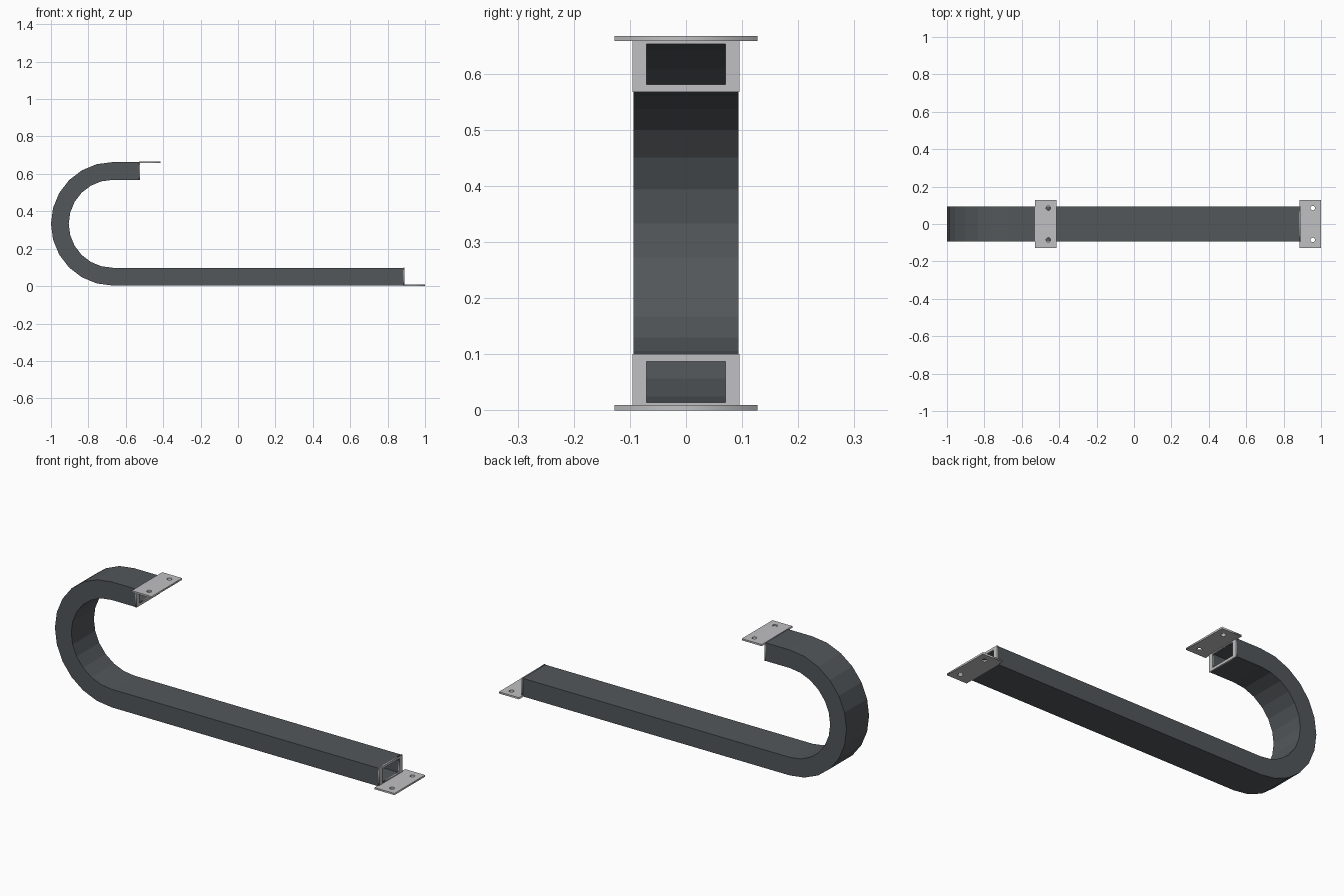
import bpy, bmesh, math
from mathutils import Matrix, Vector

cube = bpy.data.objects.get("Cube")
if cube:
    bpy.data.objects.remove(cube, do_unlink=True)


def make_material(name, rgb):
    mat = bpy.data.materials.new(name)
    mat.use_nodes = True
    mat.diffuse_color = (*rgb, 1)
    mat.node_tree.nodes["Principled BSDF"].inputs["Base Color"].default_value = (*rgb, 1)
    return mat


dark = make_material("dark grey plastic", (0.085, 0.095, 0.102))
steel = make_material("light grey metal", (0.53, 0.53, 0.54))

HALF_WIDTH, HALF_HOLE = 0.094, 0.07
MID_Z, R_OUT, R_IN = 0.333, 0.33, 0.235
WALL = 0.011
BEND_X = -0.67
LOWER_END, UPPER_END = 0.884, -0.53
FRAME, PLATE = 0.006, 0.009


def add_mesh(name, mesh, mat):
    mesh.name = name
    mesh.materials.clear()
    mesh.materials.append(mat)
    obj = bpy.data.objects.new(name, mesh)
    bpy.context.collection.objects.link(obj)
    return obj


def rectangle(x0, x1, y0, y1):
    return [(x0, y0), (x1, y0), (x1, y1), (x0, y1)]


def circle(cx, cy, r, sides=16):
    return [(cx + r * math.cos(math.tau * i / sides),
             cy + r * math.sin(math.tau * i / sides)) for i in range(sides)]


def cut_sheet(name, loops, thickness, matrix, mat):
    """Flat sheet from an outline loop and hole loops."""
    curve = bpy.data.curves.new(name + " outline", 'CURVE')
    curve.dimensions = '2D'
    curve.fill_mode = 'BOTH'
    curve.extrude = thickness / 2
    for loop in loops:
        spline = curve.splines.new('POLY')
        spline.points.add(len(loop) - 1)
        for point, (x, y) in zip(spline.points, loop):
            point.co = (x, y, 0, 1)
        spline.use_cyclic_u = True
    temp = bpy.data.objects.new(name + " temp", curve)
    bpy.context.collection.objects.link(temp)
    bpy.context.view_layer.update()
    graph = bpy.context.evaluated_depsgraph_get()
    mesh = bpy.data.meshes.new_from_object(temp.evaluated_get(graph))
    bpy.data.objects.remove(temp, do_unlink=True)
    bpy.data.curves.remove(curve)
    mesh.transform(matrix)
    return add_mesh(name, mesh, mat)


# Hollow rectangular chain swept along lower run, half-circle bend and upper run
down, up = Vector((0, 0, -1)), Vector((0, 0, 1))
stations = [(LOWER_END, down)]
for i in range(13):
    a = math.radians(-90 - 15 * i)
    stations.append((BEND_X, Vector((math.cos(a), 0, math.sin(a)))))
stations.append((UPPER_END, up))

bm = bmesh.new()
rings = []
for x, direction in stations:
    ring = []
    for half, r0, r1 in ((HALF_WIDTH, R_IN, R_OUT),
                         (HALF_HOLE, R_IN + WALL, R_OUT - WALL)):
        ring.append([bm.verts.new(Vector((x, y, MID_Z)) + direction * r)
                     for y, r in rectangle(-half, half, r0, r1)])
    rings.append(ring)
for a, b in zip(rings, rings[1:]):
    for layer in range(2):
        for k in range(4):
            n = (k + 1) % 4
            bm.faces.new((a[layer][k], a[layer][n], b[layer][n], b[layer][k]))
for outer, inner in (rings[0], rings[-1]):
    for k in range(4):
        n = (k + 1) % 4
        bm.faces.new((outer[k], outer[n], inner[n], inner[k]))
bmesh.ops.recalc_face_normals(bm, faces=bm.faces)
chain_mesh = bpy.data.meshes.new("chain")
bm.to_mesh(chain_mesh)
bm.free()
add_mesh("chain_tube", chain_mesh, dark)

# End brackets: an upright frame on the tube end and a drilled mounting plate
upright = Matrix(((0, 0, 1, 0), (1, 0, 0, 0), (0, 1, 0, 0), (0, 0, 0, 1)))
for side, x, z_plate, z_frame, z_hole in (
        ("lower", LOWER_END, PLATE / 2, (0.005, 0.1), (0.014, 0.087)),
        ("upper", UPPER_END, 0.667 - PLATE / 2, (0.567, 0.662), (0.581, 0.653))):
    cut_sheet(side + "_end_frame",
              [rectangle(-HALF_WIDTH - 0.001, HALF_WIDTH + 0.001, *z_frame),
               rectangle(-HALF_HOLE, HALF_HOLE, *z_hole)],
              FRAME, Matrix.Translation((x + FRAME / 2, 0, 0)) @ upright, steel)
    cut_sheet(side + "_mounting_plate",
              [rectangle(0, 0.116, -0.127, 0.127)]
              + [circle(0.072, y, 0.012) for y in (-0.085, 0.085)],
              PLATE, Matrix.Translation((x, 0, z_plate)), steel)
